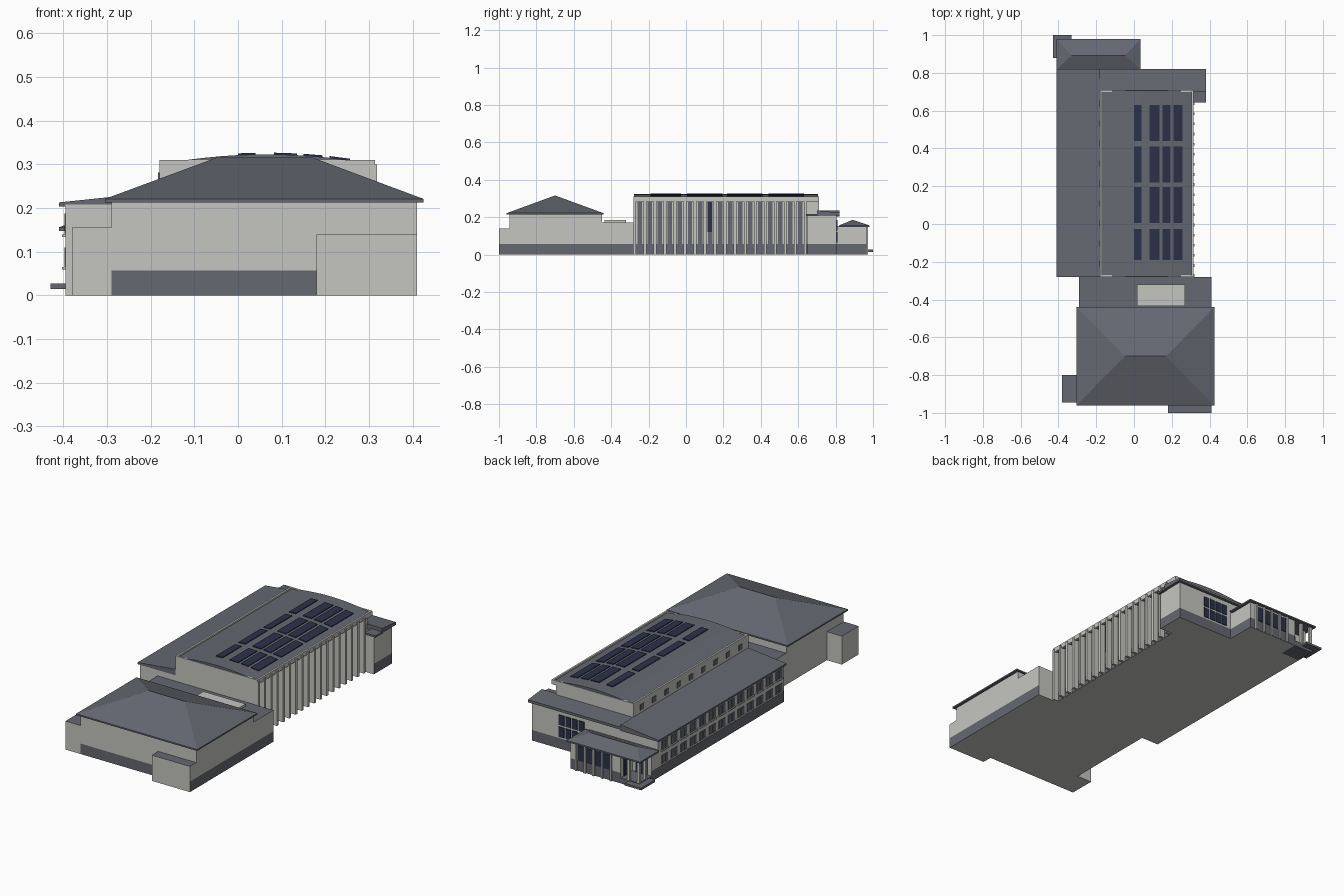
import bpy, bmesh, math
from mathutils import Vector

cube = bpy.data.objects.get("Cube")
if cube:
    bpy.data.objects.remove(cube, do_unlink=True)


def material(name, r, g, b):
    m = bpy.data.materials.new(name)
    m.use_nodes = True
    m.diffuse_color = (r, g, b, 1)
    m.node_tree.nodes["Principled BSDF"].inputs["Base Color"].default_value = (r, g, b, 1)
    return m


WALL = material("light stone", 0.56, 0.56, 0.53)
SLATE = material("slate grey", 0.13, 0.14, 0.165)
NAVY = material("navy glass", 0.024, 0.032, 0.066)
PLINTH_Z = 0.057
SIDES = {"E": Vector((1, 0, 0)), "W": Vector((-1, 0, 0)),
         "N": Vector((0, 1, 0)), "S": Vector((0, -1, 0))}


def finish(name, bm, mats):
    bmesh.ops.recalc_face_normals(bm, faces=bm.faces)
    mesh = bpy.data.meshes.new(name)
    bm.to_mesh(mesh)
    bm.free()
    for m in mats:
        mesh.materials.append(m)
    ob = bpy.data.objects.new(name, mesh)
    bpy.context.collection.objects.link(ob)
    return ob


def add_box(bm, x0, x1, y0, y1, z0, z1):
    made = bmesh.ops.create_cube(bm, size=1)["verts"]
    for v in made:
        v.co = ((x0 + x1) / 2 + v.co.x * (x1 - x0), (y0 + y1) / 2 + v.co.y * (y1 - y0),
                (z0 + z1) / 2 + v.co.z * (z1 - z0))
    return made


def boxes(name, mat, items):
    bm = bmesh.new()
    for b in items:
        add_box(bm, *b)
    return finish(name, bm, [mat])


def block(name, x0, x1, y0, y1, z1, plinth=""):
    """Wall block with slate top and a slate plinth on the given sides."""
    bm = bmesh.new()
    add_box(bm, x0, x1, y0, y1, 0, z1)
    bmesh.ops.bisect_plane(bm, geom=bm.verts[:] + bm.edges[:] + bm.faces[:],
                           plane_co=(0, 0, PLINTH_Z), plane_no=(0, 0, 1))
    bmesh.ops.recalc_face_normals(bm, faces=bm.faces)
    for f in bm.faces:
        low = f.calc_center_median().z < PLINTH_Z
        if f.normal.z > 0.9 or (low and any(f.normal.dot(SIDES[s]) > 0.9 for s in plinth)):
            f.material_index = 1
    return finish(name, bm, [WALL, SLATE])


def prism(name, profile, axis, a, b, mat):
    """Extrude an (across, z) profile along the x or y axis."""
    bm = bmesh.new()
    place = (lambda u, z, t: (t, u, z)) if axis == "x" else (lambda u, z, t: (u, t, z))
    ends = [[bm.verts.new(place(u, z, t)) for u, z in profile] for t in (a, b)]
    n = len(profile)
    for end in ends:
        bm.faces.new(end)
    for i in range(n):
        j = (i + 1) % n
        bm.faces.new((ends[0][i], ends[0][j], ends[1][j], ends[1][i]))
    return finish(name, bm, [mat])


def hip_roof(name, x0, x1, y0, y1, z0, z1, top, rx0, rx1, ry):
    bm = bmesh.new()
    corners = [(x0, y0), (x1, y0), (x1, y1), (x0, y1)]
    lo = [bm.verts.new((x, y, z0)) for x, y in corners]
    up = [bm.verts.new((x, y, z1)) for x, y in corners]
    l, r = bm.verts.new((rx0, ry, top)), bm.verts.new((rx1, ry, top))
    bm.faces.new(lo)
    for i in range(4):
        j = (i + 1) % 4
        bm.faces.new((lo[i], lo[j], up[j], up[i]))
    for f in ((up[0], up[1], r, l), (up[1], up[2], r), (up[2], up[3], l, r), (up[3], up[0], l)):
        bm.faces.new(f)
    return finish(name, bm, [SLATE])


# Front gym with its side annexes and the connector
block("gym_walls", -0.29, 0.41, -0.945, -0.45, 0.215, "SE")
hip_roof("gym_roof", -0.305, 0.425, -0.96, -0.44, 0.213, 0.221, 0.316, -0.048, 0.17, -0.70)
block("front_annex", 0.18, 0.41, -1.0, -0.945, 0.14, "E")
block("side_annex", -0.38, -0.29, -0.945, -0.80, 0.155)
block("connector", -0.29, 0.41, -0.45, -0.28, 0.172, "E")
boxes("connector_skylight", WALL, [(0.015, 0.27, -0.435, -0.32, 0.172, 0.184)])

# Main hall
HX0, HX1, HY0, HY1 = -0.18, 0.288, -0.28, 0.71
EDGE = 0.314
block("hall_walls", HX0, HX1, HY0, HY1, 0.30, "EN")
boxes("hall_parapet", WALL, [
    (HX0, HX0 + 0.01, HY0, HY1, 0.285, 0.31), (EDGE - 0.01, EDGE, HY0, HY1, 0.285, 0.31),
    (HX0, EDGE, HY0, HY0 + 0.01, 0.285, 0.31), (HX0, EDGE, HY1 - 0.01, HY1, 0.285, 0.31)])

# Arched hall roof
MID, HALF, CROWN, RISE = 0.066, 0.24, 0.323, 0.022


def roof_z(x):
    return CROWN - RISE * ((x - MID) / HALF) ** 2


xs = [MID - HALF + 2 * HALF * i / 14 for i in range(15)]
arch = [(x, roof_z(x)) for x in xs] + [(xs[-1], 0.288), (xs[0], 0.288)]
prism("hall_roof", arch, "y", HY0 + 0.003, HY1 - 0.003, SLATE)

# Solar panels following the arch
bm = bmesh.new()
for x0, x1 in ((0.0, 0.04), (0.083, 0.135), (0.15, 0.194), (0.21, 0.257)):
    for y0, y1 in ((-0.19, -0.026), (0.005, 0.195), (0.22, 0.41), (0.44, 0.63)):
        for v in add_box(bm, x0, x1, y0, y1, -0.002, 0.004):
            v.co.z += roof_z(v.co.x)
finish("solar_panels", bm, [NAVY])

# Colonnade on the hall's long side
BAYS = 17
STEP = 0.91 / BAYS
ys = [HY0 + 0.007 + STEP * i for i in range(BAYS + 1)]
boxes("colonnade_columns", WALL, [(HX1, 0.319, y - 0.007, y + 0.007, 0, 0.30) for y in ys])
boxes("colonnade_windows", SLATE, [(HX1 - 0.002, HX1 + 0.003, y + STEP / 2 - 0.012,
      y + STEP / 2 + 0.012, PLINTH_Z, 0.28) for y in ys[:-1]])
boxes("colonnade_glazing", NAVY, [(HX1, HX1 + 0.005, 0.115, 0.139, 0.12, 0.28)])

# Clerestory windows over the side wing
boxes("clerestory_windows", SLATE, [(HX0 - 0.003, HX0 + 0.002, y - 0.016, y + 0.016, 0.252, 0.282)
      for y in [HY0 + 0.07 + 0.106 * i for i in range(9)]])

# Long classroom wing
WX = -0.395
block("wing_walls", WX, HX0, HY0, 0.805, 0.208, "WN")
prism("wing_roof", [(-0.41, 0.204), (-0.41, 0.213), (HX0, 0.237), (HX0, 0.204)],
      "y", HY0, 0.82, SLATE)
panes, sills = [], []
for i in range(13):
    y = HY0 + 0.045 + 0.082 * i
    for z0, z1 in ((0.065, 0.11), (0.14, 0.188)):
        for d in (-0.015, 0.015):
            panes.append((WX - 0.003, WX + 0.002, y + d - 0.012, y + d + 0.012, z0, z1))
        sills.append((WX - 0.008, WX, y - 0.03, y + 0.03, z0 - 0.006, z0))
boxes("wing_windows", SLATE, panes)
boxes("wing_sills", WALL, sills)

# Rear corner wing
block("rear_wing_corner", HX1, 0.365, 0.65, 0.72, 0.21, "E")
block("rear_wing", HX0, 0.365, 0.71, 0.805, 0.212, "EN")
boxes("rear_corner_roof", SLATE, [(EDGE, 0.38, 0.642, 0.705, 0.207, 0.217)])
prism("rear_wing_roof", [(0.70, 0.21), (0.70, 0.236), (0.82, 0.224), (0.82, 0.21)],
      "x", HX0, 0.38, SLATE)
boxes("rear_wing_windows", NAVY, [(x, x + 0.032, 0.803, 0.809, z, z + 0.055)
      for x in (0.05, 0.09, 0.13, 0.17) for z in (0.065, 0.13)])

# Entrance pavilion with open corner porch
PX, PY = -0.28, 0.965
block("pavilion_walls", PX, 0.02, 0.805, PY, 0.152, "EN")
block("porch_back_wall", WX, PX, 0.805, 0.86, 0.152, "W")
hip_roof("pavilion_roof", -0.41, 0.035, 0.818, 0.98, 0.148, 0.156, 0.186, -0.33, -0.047, 0.892)
boxes("porch_floor", SLATE, [(WX, PX, 0.86, PY, 0, 0.03)])
boxes("porch_columns", WALL, [(x, x + 0.014, y, y + 0.014, 0.03, 0.15)
      for x, y in ((WX, PY - 0.014), (WX, 0.90), (-0.335, PY - 0.014))])
boxes("porch_door", NAVY, [(PX - 0.004, PX + 0.001, 0.88, 0.94, 0.03, 0.13),
                           (-0.37, -0.30, 0.858, 0.864, 0.03, 0.13)])
boxes("entrance_step", SLATE, [(-0.43, -0.33, 0.88, 1.0, 0.015, 0.027)])
wx = [-0.225 + 0.052 * i for i in range(5)]
boxes("pavilion_windows", NAVY, [(x + 0.008, x + 0.044, PY - 0.002, PY + 0.003, PLINTH_Z, 0.138)
      for x in wx[:-1]])
boxes("pavilion_mullions", WALL, [(x - 0.005, x + 0.005, PY, PY + 0.009, 0, 0.148) for x in wx])
